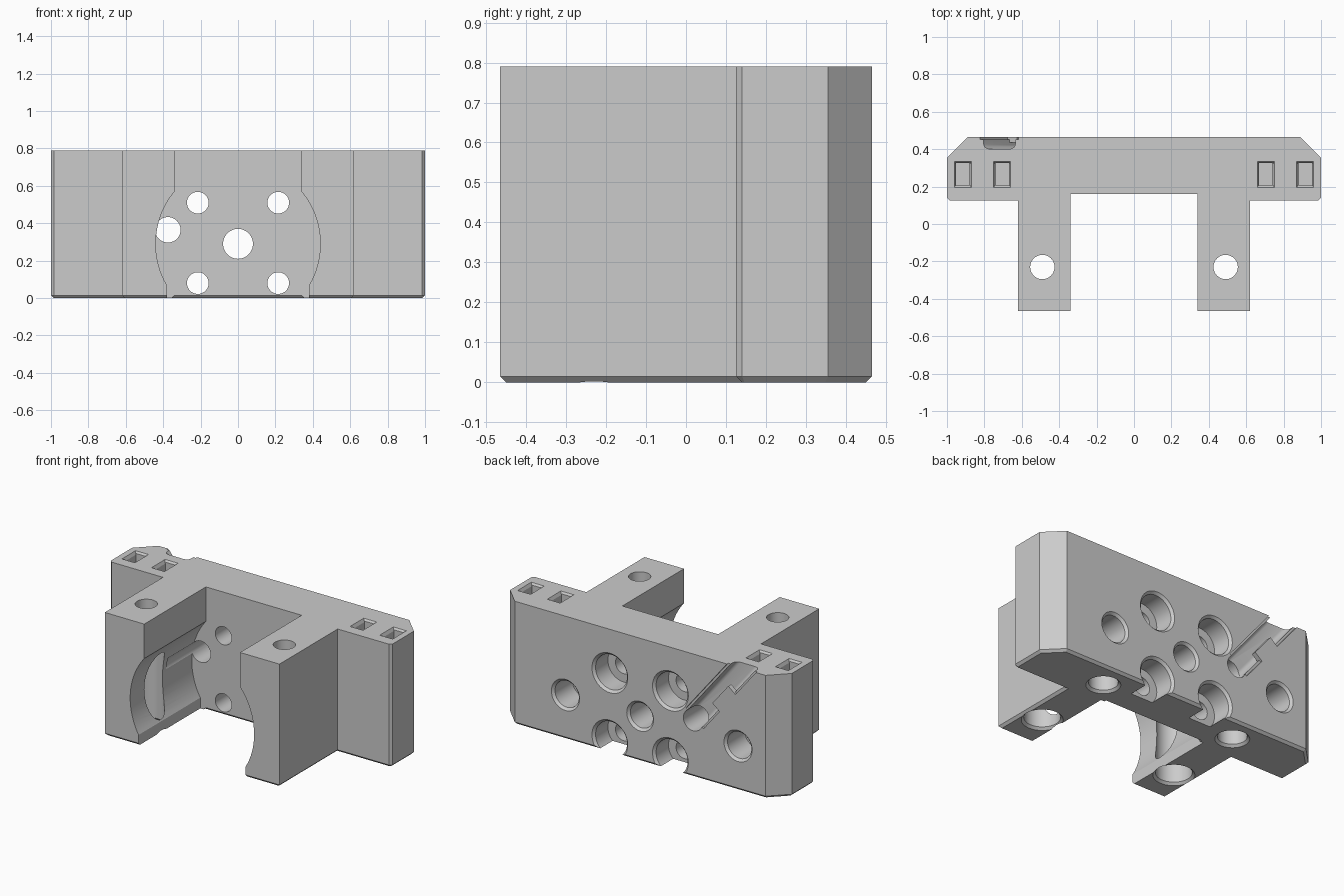
import bpy, bmesh, math
from mathutils import Vector

if "Cube" in bpy.data.objects:
    bpy.data.objects.remove(bpy.data.objects["Cube"], do_unlink=True)

HEIGHT, BACK, FRONT, FLOOR = 0.79, 0.465, -0.465, 0.16
CHAMFER = 0.015

grey = bpy.data.materials.new("light_grey")
grey.use_nodes = True
colour = (0.6, 0.6, 0.6, 1)
grey.diffuse_color = colour
grey.node_tree.nodes["Principled BSDF"].inputs["Base Color"].default_value = colour


def make_object(name, bm):
    bmesh.ops.recalc_face_normals(bm, faces=bm.faces)
    mesh = bpy.data.meshes.new(name)
    bm.to_mesh(mesh)
    bm.free()
    mesh.materials.append(grey)
    obj = bpy.data.objects.new(name, mesh)
    bpy.context.collection.objects.link(obj)
    return obj


def apply_boolean(target, tool, operation="DIFFERENCE"):
    mod = target.modifiers.new("boolean", "BOOLEAN")
    mod.object, mod.operation, mod.solver = tool, operation, "EXACT"
    bpy.context.view_layer.objects.active = target
    bpy.ops.object.modifier_apply(modifier=mod.name)
    bpy.data.objects.remove(tool, do_unlink=True)


def lathe(profile, origin, axis, segments=48):
    """Solid of revolution from (distance along axis, radius) pairs."""
    bm = bmesh.new()
    turn = Vector(axis).to_track_quat("Z", "Y")
    rings = []
    for dist, rad in profile:
        ring = []
        for i in range(segments):
            a = math.tau * i / segments
            p = Vector((rad * math.cos(a), rad * math.sin(a), dist))
            ring.append(bm.verts.new(Vector(origin) + turn @ p))
        rings.append(ring)
    for low, high in zip(rings, rings[1:]):
        for i in range(segments):
            j = (i + 1) % segments
            bm.faces.new((low[i], low[j], high[j], high[i]))
    bm.faces.new(rings[0][::-1])
    bm.faces.new(rings[-1])
    return make_object("cutter", bm)


def box(low, high, taper=1.0, bevel=0.0, turn=None):
    """Block between two corners; taper scales its lower end."""
    bm = bmesh.new()
    bmesh.ops.create_cube(bm, size=1)
    low, high = Vector(low), Vector(high)
    for v in bm.verts:
        if v.co.z < 0:
            v.co.x *= taper
            v.co.y *= taper
        v.co = (low + high) / 2 + v.co * (high - low)
    if bevel:
        edges = [e for e in bm.edges if abs(e.verts[0].co.z - e.verts[1].co.z) > 0.1]
        bmesh.ops.bevel(bm, geom=edges, offset=bevel, segments=5, profile=0.5, affect="EDGES")
    if turn:
        angle, origin = turn
        for v in bm.verts:
            x, z = v.co.x, v.co.z
            v.co.x = origin[0] + x * math.cos(angle) - z * math.sin(angle)
            v.co.z = origin[1] + x * math.sin(angle) + z * math.cos(angle)
    return make_object("block", bm)


def mouth(radius):
    """Start of a hole profile with a chamfered mouth."""
    return [(-0.02, radius + CHAMFER + 0.02), (CHAMFER, radius)]


# Body: plate with two forward arms, chamfered round the bottom
half = [(0.34, FLOOR), (0.34, FRONT), (0.62, FRONT), (0.62, 0.125),
        (0.985, 0.125), (1, 0.14), (1, 0.355), (0.89, BACK)]
outline = half + [(-x, y) for x, y in reversed(half)]
bm = bmesh.new()
base = bm.faces.new([bm.verts.new((x, y, 0)) for x, y in outline])
extruded = bmesh.ops.extrude_face_region(bm, geom=[base])["geom"]
bmesh.ops.translate(bm, verts=[g for g in extruded if isinstance(g, bmesh.types.BMVert)],
                    vec=(0, 0, HEIGHT))
bmesh.ops.recalc_face_normals(bm, faces=bm.faces)
rim = [e for e in bm.edges if all(v.co.z < 0.001 for v in e.verts)]
bmesh.ops.bevel(bm, geom=rim, offset=CHAMFER, segments=1, affect="EDGES")
body = make_object("mounting_bracket", bm)

# Round bore between the arms, open at the bottom
apply_boolean(body, lathe([(0, 0.44), (0.8, 0.44)], (0, FLOOR, 0.29), (0, -1, 0), 96))
apply_boolean(body, box((-0.38, -0.7, -0.1), (0.38, FLOOR, 0.15)))

for side in (-1, 1):
    # Stepped rod holes through the arms
    apply_boolean(body, lathe(mouth(0.105) + [(0.6, 0.105), (0.6001, 0.065), (0.9, 0.065)],
                              (side * 0.49, -0.23, 0), (0, 0, 1)))
    # Blind holes under the plate
    apply_boolean(body, lathe(mouth(0.085) + [(0.19, 0.085)], (side * 0.48, 0.3, 0), (0, 0, 1)))
    # Square pockets in the top
    for x in (0.705, 0.915):
        x *= side
        apply_boolean(body, box((x - 0.036, 0.205, 0.69), (x + 0.036, 0.325, 0.9)))
        apply_boolean(body, box((x - 0.047, 0.194, HEIGHT - 0.02),
                                (x + 0.047, 0.336, HEIGHT + 0.002), taper=0.76))
    # Counterbored screw holes through the plate
    for z in (0.08, 0.51):
        apply_boolean(body, lathe(mouth(0.112) + [(0.14, 0.112), (0.1401, 0.058), (0.4, 0.058)],
                                  (side * 0.215, BACK, z), (0, -1, 0)))

# Plain holes in the back: two blind, centre and cable through
for x, z, radius, depth in ((0.53, 0.285, 0.085, 0.19), (-0.695, 0.285, 0.085, 0.19),
                            (0, 0.29, 0.08, 0.4), (-0.375, 0.365, 0.068, 0.57)):
    start = mouth(radius) if x != -0.375 else [(-0.02, radius)]
    apply_boolean(body, lathe(start + [(depth, radius)], (x, BACK, z), (0, -1, 0)))

# Diagonal cable channel with a retaining tab
slant = (math.radians(39), (-0.375, 0.365))
apply_boolean(body, box((-0.066, 0.4, 0), (0.066, 0.6, 0.9), bevel=0.028, turn=slant))
apply_boolean(body, box((-0.08, 0.452, 0.02), (0.08, 0.6, 0.9), turn=slant))
apply_boolean(body, box((-0.085, 0.435, 0.2), (-0.015, BACK, 0.38), turn=slant), "UNION")

bpy.ops.object.select_all(action="DESELECT")
body.select_set(True)
bpy.context.view_layer.objects.active = body
bpy.ops.object.shade_smooth_by_angle(angle=math.radians(25))
